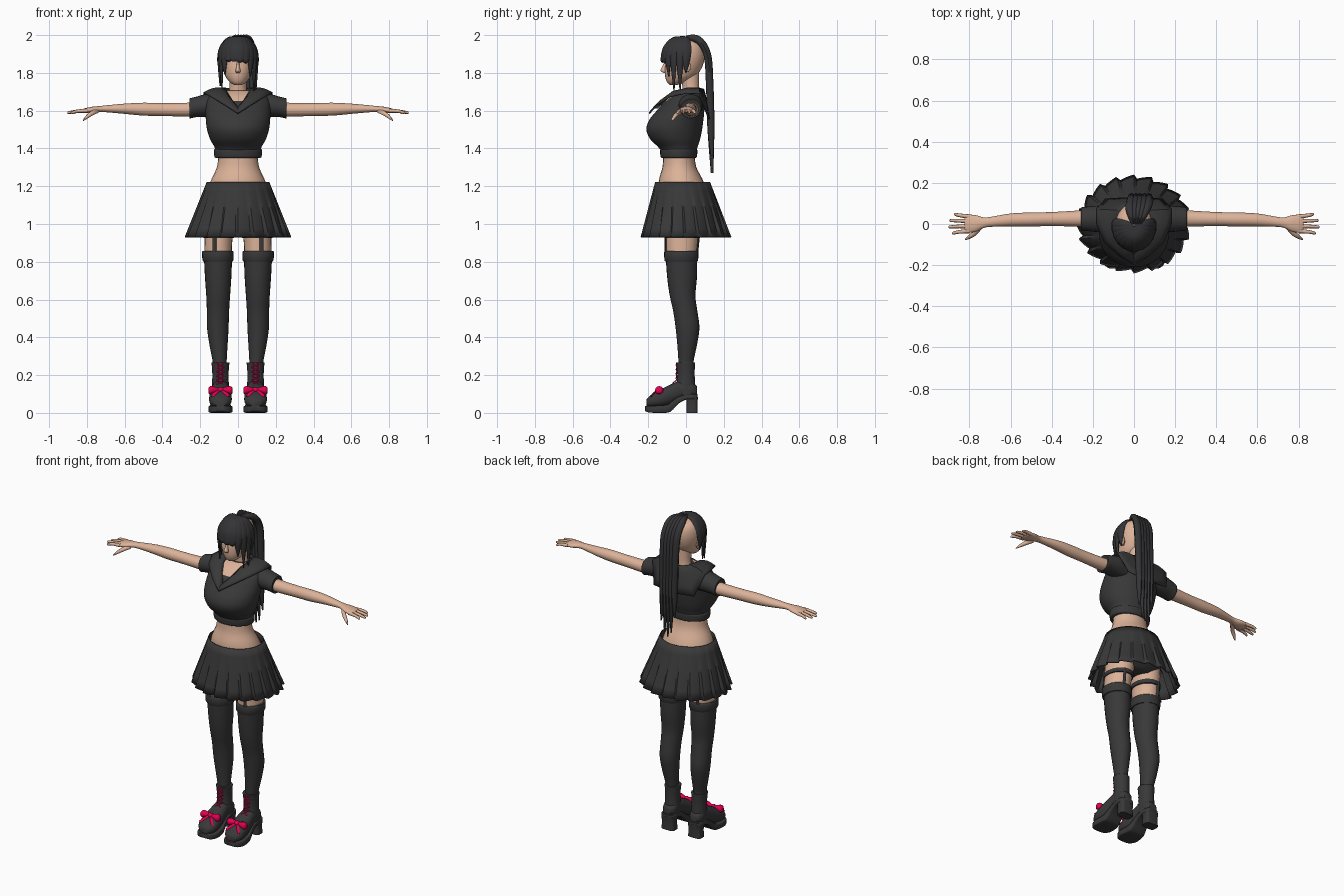
import bpy, bmesh, math
from mathutils import Vector


def material(name, col):
    m = bpy.data.materials.new(name)
    m.diffuse_color = (*col, 1)
    return m


SKIN = material("skin", (0.72, 0.45, 0.32))
CLOTH = material("charcoal cloth", (0.040, 0.040, 0.041))
HAIR = material("dark hair", (0.034, 0.034, 0.037))
RED = material("crimson ribbon", (0.78, 0.0, 0.085))


def smooth(rows, k):
    """Catmull-Rom interpolation of rows of numbers."""
    out = []
    for i in range(len(rows) - 1):
        p = [rows[max(0, min(len(rows) - 1, i + d))] for d in (-1, 0, 1, 2)]
        for s in range(k):
            t = s / k
            out.append([0.5 * (2 * b + (c - a) * t + (2 * a - 5 * b + 4 * c - d) * t * t
                               + (3 * b - a - 3 * c + d) * t ** 3) for a, b, c, d in zip(*p)])
    return out + [list(rows[-1])]


def skin_rings(rings):
    n = len(rings[0])
    verts = [v for r in rings for v in r]
    faces = [(i * n + j, i * n + (j + 1) % n, (i + 1) * n + (j + 1) % n, (i + 1) * n + j)
             for i in range(len(rings) - 1) for j in range(n)]
    return verts, faces + [tuple(range(n)), tuple(range(len(verts) - n, len(verts)))]


def loft(rows, axis="z", n=24, k=4, e=2):
    """rows: centre x, y, z and two radii; rings lie square to the axis; e squares the section."""
    u, v = {"z": ((1, 0, 0), (0, 1, 0)), "x": ((0, 1, 0), (0, 0, 1)), "y": ((1, 0, 0), (0, 0, 1))}[axis]
    u, v = Vector(u), Vector(v)
    rings = []
    for x, y, z, a, b in smooth(rows, k):
        ring = []
        for j in range(n):
            c, s = math.cos(2 * math.pi * j / n), math.sin(2 * math.pi * j / n)
            ring.append(Vector((x, y, z)) + u * a * math.copysign(abs(c) ** (2 / e), c)
                        + v * b * math.copysign(abs(s) ** (2 / e), s))
        rings.append(ring)
    return skin_rings(rings)


def body(rows, **kw):
    """rows: z, half width, front y, back y."""
    return loft([(0, (f + b) / 2, z, w, (b - f) / 2) for z, w, f, b in rows], **kw)


def strand(pts, widths, thick, wdir, k=4, n=8):
    """Flat tapered strip along a path."""
    rows = smooth([(*p, w) for p, w in zip(pts, widths)], k)
    wdir, wmax, rings = Vector(wdir).normalized(), max(widths), []
    for i, r in enumerate(rows):
        t = Vector(rows[min(i + 1, len(rows) - 1)][:3]) - Vector(rows[max(i - 1, 0)][:3])
        nrm = wdir.cross(t).normalized()
        w = max(r[3], 0.001)
        h = thick * min(1, 0.25 + w / wmax)
        rings.append([Vector(r[:3]) + wdir * w * math.cos(a) + nrm * h * math.sin(a)
                      for a in [2 * math.pi * j / n for j in range(n)]])
    return skin_rings(rings)


def make(name, parts, mat, mirror=False, solid=0, other=None, rule=None, angle=50):
    bm = bmesh.new()
    for vs, fs in parts:
        bv = [bm.verts.new(v) for v in vs]
        for f in fs:
            bm.faces.new([bv[i] for i in f])
    bmesh.ops.recalc_face_normals(bm, faces=bm.faces)
    if rule:
        for f in bm.faces:
            f.material_index = int(rule(f.calc_center_median()))
    me = bpy.data.meshes.new(name)
    bm.to_mesh(me)
    bm.free()
    me.materials.append(mat)
    if other:
        me.materials.append(other)
    ob = bpy.data.objects.new(name, me)
    bpy.context.collection.objects.link(ob)
    if solid:
        m = ob.modifiers.new("thickness", "SOLIDIFY")
        m.thickness, m.offset = solid, 0
    if mirror:
        ob.modifiers.new("mirror", "MIRROR")
    bpy.ops.object.select_all(action="DESELECT")
    ob.select_set(True)
    bpy.context.view_layer.objects.active = ob
    bpy.ops.object.shade_smooth_by_angle(angle=math.radians(angle))
    return ob


# head with nose, and neck
make("head", [body([(1.735, .018, -.085, -.05), (1.75, .042, -.1, -.005), (1.78, .066, -.11, .05),
                    (1.82, .08, -.112, .08), (1.86, .088, -.108, .095), (1.90, .09, -.106, .1),
                    (1.94, .082, -.09, .092), (1.967, .06, -.06, .07), (1.98, .02, -.02, .03)]),
              loft([(0, -.106, 1.86, .006, .006), (0, -.113, 1.835, .008, .012),
                    (0, -.119, 1.812, .013, .016), (0, -.11, 1.8, .01, .008)], n=12)], SKIN)
make("ears", [loft([(.078, .0, 1.83, .012, .022), (.09, .008, 1.832, .016, .028),
                    (.095, .012, 1.835, .012, .022)], "x", n=12)], SKIN, True)
make("neck", [loft([(0, .035, 1.65, .07, .05), (0, .027, 1.71, .046, .044), (0, .02, 1.80, .045, .05)])], SKIN)

# front hair: locks fanning out from the crown (angle, tip height, half width)
locks = []
for deg, tip, w in [(4, 1.80, .03), (-12, 1.70, .028), (-30, 1.705, .028), (-48, 1.78, .03), (-66, 1.85, .032),
                    (-84, 1.855, .034), (-102, 1.88, .032), (-120, 1.87, .032), (-136, 1.79, .03),
                    (-152, 1.72, .028), (-169, 1.73, .028), (-184, 1.80, .03)]:
    a = math.radians(deg)
    at = lambda r, z: (.096 * r * math.cos(a), -.008 + .112 * r * math.sin(a), z)
    locks.append(strand([at(.03, 1.987), at(.55, 1.977), at(.93, 1.93), at(1.04, 1.87), at(1.0, tip)],
                        [.012, w * .8, w, w * .75, .002], .011, (-math.sin(a), math.cos(a), 0), 5))
make("front_hair", locks, HAIR)

# long hair falling behind the head
tail = []
for i, tip in enumerate((1.40, 1.30, 1.27, 1.29, 1.36)):
    d = (i - 2) * .021
    tail.append(strand([(.012 + d * .4, .0, 1.985), (.02 + d * .9, .065, 1.975), (.028 + d, .112, 1.9),
                        (.03 + d, .125, 1.75), (.03 + d, .132, 1.5), (.03 + d * 1.1, .138, tip)],
                       [.01, .022, .024, .022, .016, .002], .02, (1, 0, 0), 5))
make("back_hair", tail, HAIR)

# cropped top, skin shows in the neckline
make("shirt", [body([(1.385, .118, -.13, .055), (1.41, .126, -.15, .062), (1.45, .148, -.19, .075),
                     (1.50, .164, -.21, .085), (1.55, .17, -.195, .092), (1.60, .172, -.155, .097),
                     (1.65, .168, -.112, .098), (1.68, .15, -.078, .092), (1.697, .11, -.05, .083),
                     (1.706, .06, -.03, .07)], n=48, k=5)], CLOTH, other=SKIN,
     rule=lambda c: c.y < 0 and c.z > 1.648 and abs(c.x) < .07)
make("shirt_band", [body([(1.35, .118, -.128, .052), (1.357, .125, -.135, .058), (1.39, .127, -.137, .06),
                          (1.398, .12, -.13, .055)], n=32)], CLOTH)
make("sleeves", [loft([(.11, .025, 1.625, .06, .06), (.17, .025, 1.627, .064, .06), (.22, .025, 1.62, .06, .054),
                       (.255, .025, 1.612, .056, .053), (.254, .025, 1.612, .046, .044)], "x")], CLOTH, True)

# sailor collar: inner and outer edge, one half
inner = [(0, -.15, 1.615), (.03, -.115, 1.65), (.06, -.055, 1.70), (.075, .015, 1.716), (.065, .065, 1.718),
         (.035, .088, 1.715), (0, .092, 1.713)]
outer = [(0, -.195, 1.585), (.07, -.155, 1.63), (.145, -.085, 1.675), (.18, .0, 1.694), (.182, .07, 1.69),
         (.14, .12, 1.56), (0, .128, 1.55)]
rows = [[[a + (b - a) * t / 4 + (.012 * math.sin(math.pi * t / 4) if ax == 2 else 0)
          for ax, (a, b) in enumerate(zip(p, q))] for t in range(5)] for p, q in zip(inner, outer)]
make("sailor_collar", [([v for r in rows for v in r],
                        [(i * 5 + j, i * 5 + j + 1, i * 5 + j + 6, i * 5 + j + 5)
                         for i in range(6) for j in range(4)])], CLOTH, True, .008)

# arms and hands
fingers = [loft([(.80, y, 1.6, .011, .011), (.85, y * 1.15 + .001, 1.597, .009, .009),
                 (tip - .006, y * 1.3, 1.59, .007, .007), (tip, y * 1.32, 1.589, .002, .002)], "x", n=8, k=3)
           for y, tip in ((.036, .875), (.013, .897), (-.011, .903), (-.034, .885))]
thumb = strand([(.745, -.01, 1.602), (.775, -.045, 1.585), (.80, -.062, 1.567), (.82, -.075, 1.548)],
               [.016, .013, .01, .003], .011, (.5, .5, .9))
make("arms", [loft([(.14, .03, 1.62, .045, .042), (.25, .027, 1.606, .04, .037), (.40, .024, 1.606, .034, .034),
                    (.50, .022, 1.608, .034, .034), (.60, .02, 1.61, .031, .027), (.70, .01, 1.61, .024, .018),
                    (.735, .006, 1.608, .027, .016), (.77, .003, 1.604, .04, .017), (.81, .001, 1.6, .044, .013),
                    (.825, .001, 1.599, .034, .007)], "x"), thumb] + fingers, SKIN, True)

# waist and hips, with dark briefs below
make("hips", [body([(1.37, .104, -.12, .045), (1.30, .112, -.125, .055), (1.22, .147, -.145, .095),
                    (1.12, .17, -.135, .12), (1.03, .172, -.115, .115), (.985, .1, -.07, .07)])],
     SKIN, other=CLOTH, rule=lambda c: c.z < 1.09)

# pleated skirt
N, P, R = 20, 6, 7
verts = []
for i in range(R):
    t = i / (R - 1)
    for j in range(N * P):
        a = 2 * math.pi * j / (N * P)
        g = (.163 + .117 * t) * (1 - .10 * t * (j % P) / P)
        h = (.143 + .095 * t) * (1 - .10 * t * (j % P) / P)
        verts.append((g * math.cos(a), -.018 * (1 - t) + h * math.sin(a), 1.222 - .292 * t))
M = N * P
make("pleated_skirt", [(verts, [(i * M + j, i * M + (j + 1) % M, (i + 1) * M + (j + 1) % M, (i + 1) * M + j)
                                for i in range(R - 1) for j in range(M)])], CLOTH, solid=.005, angle=35)

# legs, stockings and garters
make("thighs", [loft([(.088, -.008, 1.08, .082, .1), (.098, -.015, .98, .078, .093), (.104, -.022, .9, .073, .085),
                      (.106, -.025, .82, .072, .08)])], SKIN, True)
make("stockings", [loft([(.106, -.025, .84, .075, .083), (.105, -.021, .72, .070, .079),
                         (.105, -.018, .62, .063, .068), (.106, -.004, .54, .059, .064),
                         (.107, .008, .45, .057, .063), (.103, .006, .36, .048, .052),
                         (.097, .0, .27, .037, .04), (.094, 0, .2, .036, .04)])], CLOTH, True)
make("stocking_cuffs", [loft([(.106, -.025, .802, .076, .083), (.106, -.025, .808, .082, .089),
                              (.107, -.025, .85, .084, .091), (.107, -.025, .857, .078, .085)], k=2)], CLOTH, True)
make("garters", [loft([(.102, -.019, .925, .074, .086), (.102, -.019, .927, .08, .093),
                       (.101, -.018, .95, .081, .095), (.101, -.018, .952, .075, .088)], k=1)]
     + [strand([(.125, y1, .95), (.125, y2, .85)], [.011, .011], .005, (1, 0, 0), 1)
        for y1, y2 in ((-.108, -.109), (.07, .06))], CLOTH, True)

# boots
C = .093
make("boot_uppers", [
    loft([(C, -.003, .268, .040, .042), (C, -.003, .266, .047, .05), (C, -.002, .25, .046, .049),
          (C, 0, .2, .043, .046), (C, .0, .14, .045, .05), (C, .003, .095, .046, .054)]),
    loft([(C, .058, .115, .026, .025), (C, .03, .123, .043, .04), (C, -.03, .12, .046, .05),
          (C, -.08, .098, .053, .053), (C, -.13, .078, .06, .048), (C, -.18, .064, .056, .035),
          (C, -.21, .052, .03, .018)], "y", e=2.4)], CLOTH, True)
make("boot_soles", [
    loft([(C, y, (a + b) / 2, w, (b - a) / 2) for y, a, b, w in
          [(.062, .072, .1, .03), (.045, .072, .1, .045), (.0, .07, .098, .047), (-.04, .048, .085, .047),
           (-.075, .012, .06, .052), (-.1, .001, .043, .058), (-.16, 0, .038, .064), (-.2, .003, .038, .05),
           (-.217, .01, .036, .024)]], "y", e=7),
    loft([(C, .032, 0, .044, .03), (C, .032, .045, .042, .029), (C, .032, .085, .045, .031)], e=4)], CLOTH, True)

# crossed laces and bows
laces = []
for i in range(5):
    z = .15 + .023 * i
    y = lambda q: -.051 - .03 * max(0, (.175 - q) / .03)
    for s in (-1, 1):
        laces.append(strand([(C - s * .02, y(z) + .003, z), (C, y(z + .011) - .001, z + .011),
                             (C + s * .02, y(z + .022) + .003, z + .022)], [.0035] * 3, .003, (0, 0, 1), 2, 6))
make("laces", laces, RED, True)
bow = [loft([(C - .013, -.138, .122, .012, .012), (C, -.14, .122, .016, .014), (C + .013, -.138, .122, .012, .012)],
            "x", n=12)]
for s in (-1, 1):
    bow.append(loft([(C + s * .006, -.138, .122, .008, .008), (C + s * .03, -.14, .122, .018, .016),
                     (C + s * .052, -.142, .12, .022, .022), (C + s * .064, -.142, .118, .012, .014)], "x", n=12))
    bow.append(strand([(C + s * .005, -.142, .12), (C + s * .025, -.17, .105), (C + s * .04, -.185, .085)],
                      [.006, .010, .012], .004, (1, 0, s * .4)))
make("bows", bow, RED, True)
